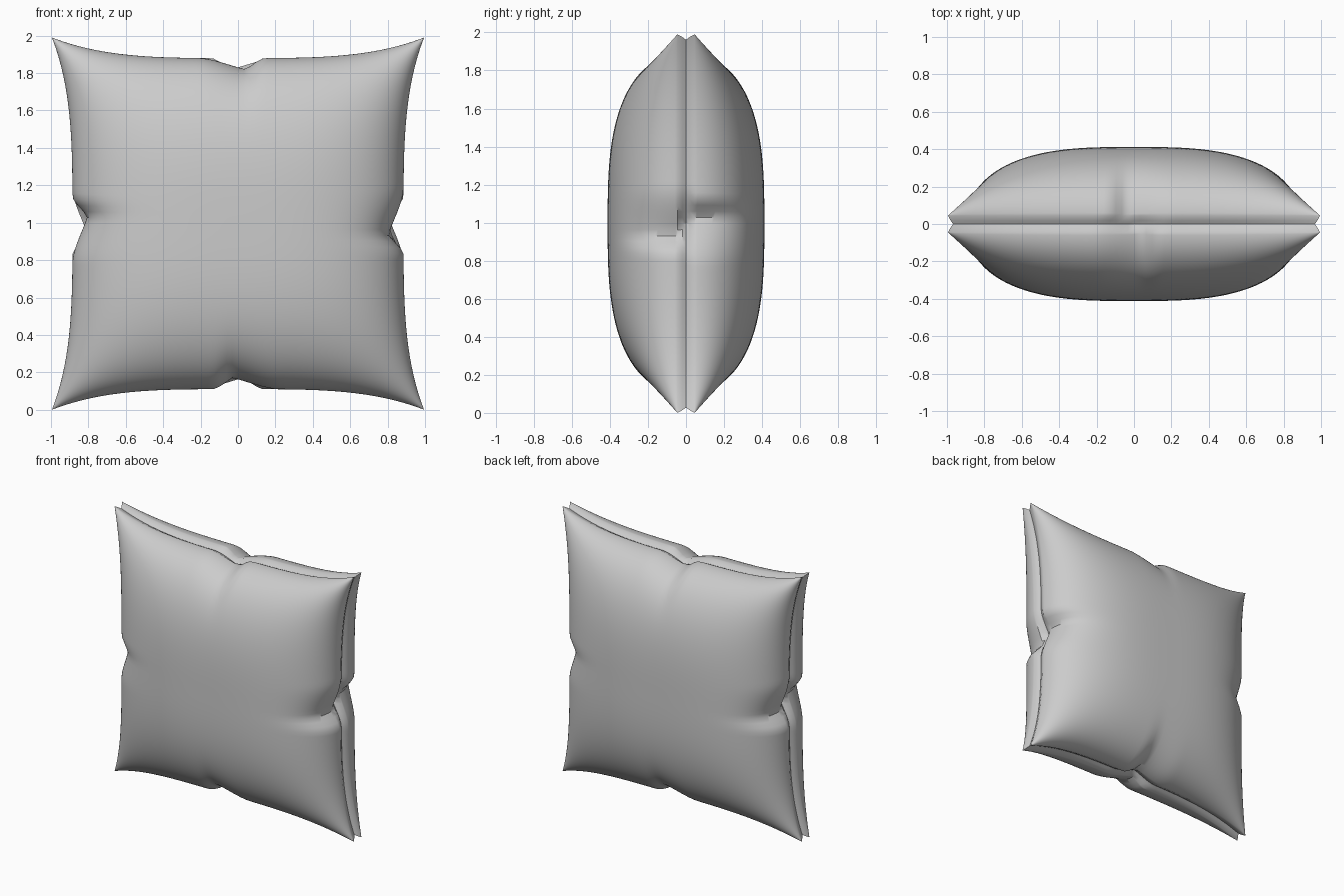
import bpy, bmesh, math
from mathutils import Matrix

cube = bpy.data.objects.get("Cube")
if cube:
    bpy.data.objects.remove(cube, do_unlink=True)

N = 96            # grid cells along each side of a panel
LIP = 0.045       # distance of each panel rim from the seam plane
CREASE = {"right": -0.06, "left": 0.04, "top": 0.04, "bottom": -0.03}


def pucker(t, c):
    """Tucked fold at the middle of an edge, steeper on its outer side."""
    d = t - c
    width = 0.2 if c == 0 else (0.11 if d * c > 0 else 0.26)
    k = max(0.0, 1 - abs(d) / width)
    return k * k * (2 - k)


def half_width(t):
    """Edges bow inward between the pointed corners."""
    return 0.885 + 0.11 * abs(t) ** 3.5


def puff(t):
    return math.sqrt(max(0.0, 1 - abs(t) ** 3))


def cushion_point(u, v, folded=True):
    cu = CREASE["right" if u > 0 else "left"] if folded else 0
    cv = CREASE["top" if v > 0 else "bottom"] if folded else 0
    fold_u = pucker(v, cu) * abs(u) ** 8
    fold_v = pucker(u, cv) * abs(v) ** 8
    x = u * (half_width(v) - 0.08 * fold_u)
    z = v * (half_width(u) - 0.06 * fold_v)
    depth = LIP + 0.367 * puff(u) * puff(v) * (1 - 0.3 * max(fold_u, fold_v))
    return x, -depth, z


# Front panel: a grid packed more tightly toward its rim
bm = bmesh.new()
bmesh.ops.create_grid(bm, x_segments=N, y_segments=N, size=1)
params = {}
for vert in bm.verts:
    u, v = (math.sin(math.pi / 2 * max(-1, min(1, a))) for a in vert.co.xy)
    params[vert] = (u, v)
    vert.co = cushion_point(u, v)

# Recessed seam: two rings turned inward from the rim
rim = [e for e in bm.edges if e.is_boundary]
for y, shrink in ((-0.018, 0.985), (0.0, 0.972)):
    # pair each rim vertex with its new copy through matching positions
    old = {v.co.copy().freeze(): params[v] for e in rim for v in e.verts}
    new = bmesh.ops.extrude_edge_only(bm, edges=rim)["geom"]
    for vert in [g for g in new if isinstance(g, bmesh.types.BMVert)]:
        uv = old[vert.co.copy().freeze()]
        params[vert] = uv
        x, _, z = cushion_point(*uv, folded=False)
        vert.co = (x * shrink, y, z * shrink)
    rim = [g for g in new if isinstance(g, bmesh.types.BMEdge)
           and g.is_boundary]

# Back panel: the front one turned half way round
copy = bmesh.ops.duplicate(bm, geom=bm.verts[:] + bm.edges[:] + bm.faces[:])
bmesh.ops.rotate(bm, cent=(0, 0, 0), matrix=Matrix.Rotation(math.pi, 3, "Z"),
                 verts=[g for g in copy["geom"]
                        if isinstance(g, bmesh.types.BMVert)])
bmesh.ops.remove_doubles(bm, verts=bm.verts[:], dist=0.0002)
bmesh.ops.recalc_face_normals(bm, faces=bm.faces[:])
bmesh.ops.translate(bm, verts=bm.verts[:], vec=(0, 0, 0.995))

mesh = bpy.data.meshes.new("cushion")
bm.to_mesh(mesh)
bm.free()
cushion = bpy.data.objects.new("cushion", mesh)
bpy.context.collection.objects.link(cushion)

# Plain grey fabric
fabric = bpy.data.materials.new("grey fabric")
fabric.use_nodes = True
grey = (0.6, 0.6, 0.6, 1)
fabric.diffuse_color = grey
fabric.node_tree.nodes["Principled BSDF"].inputs["Base Color"].default_value = grey
mesh.materials.append(fabric)

bpy.ops.object.select_all(action="DESELECT")
cushion.select_set(True)
bpy.context.view_layer.objects.active = cushion
bpy.ops.object.shade_smooth_by_angle(angle=math.radians(40))
